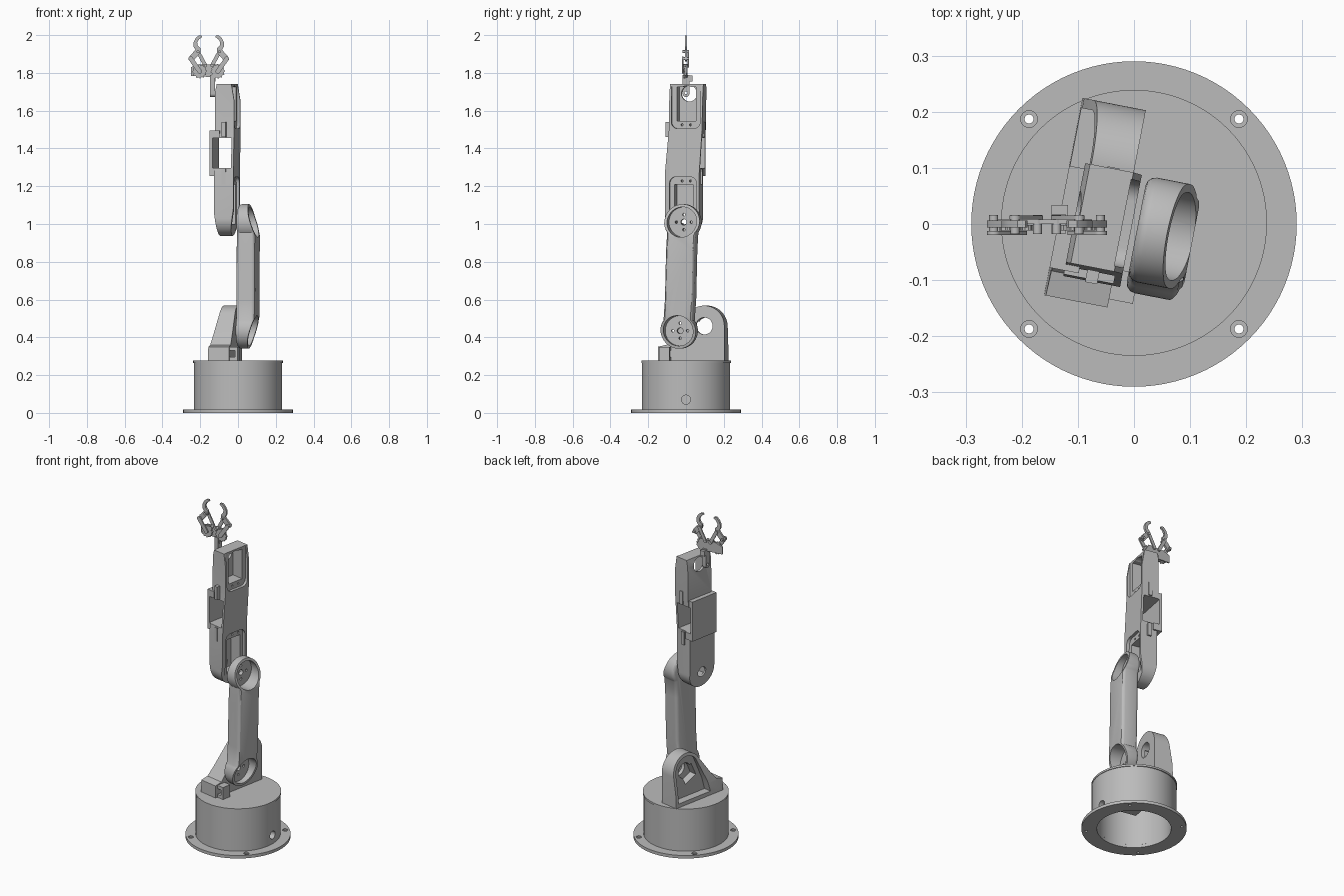
import bpy, bmesh
from math import sin, cos, pi, radians, atan2, hypot
from mathutils import Matrix, Vector

cube = bpy.data.objects.get("Cube")
if cube:
    bpy.data.objects.remove(cube)

grey = bpy.data.materials.new("grey_plastic")
grey.use_nodes = True
grey.diffuse_color = (0.5, 0.5, 0.5, 1)
grey.node_tree.nodes["Principled BSDF"].inputs["Base Color"].default_value = (0.5, 0.5, 0.5, 1)
TURN = Matrix.Rotation(radians(-11), 4, "Z")


def prism(name, pts, axis, lo, hi):
    """Extrude a 2D outline along an axis."""
    place = {"x": lambda a, b, h: (h, a, b), "y": lambda a, b, h: (a, h, b),
             "z": lambda a, b, h: (a, b, h)}[axis]
    bm = bmesh.new()
    low = [bm.verts.new(place(a, b, lo)) for a, b in pts]
    high = [bm.verts.new(place(a, b, hi)) for a, b in pts]
    bm.faces.new(low)
    bm.faces.new(high)
    for i in range(len(pts)):
        j = (i + 1) % len(pts)
        bm.faces.new((low[i], low[j], high[j], high[i]))
    bmesh.ops.recalc_face_normals(bm, faces=bm.faces)
    mesh = bpy.data.meshes.new(name)
    bm.to_mesh(mesh)
    bm.free()
    mesh.materials.append(grey)
    obj = bpy.data.objects.new(name, mesh)
    bpy.context.collection.objects.link(obj)
    return obj


def arc(c, r, a0=0, a1=360, n=48, closed=True):
    steps = n if closed else n + 1
    return [(c[0] + r * cos(radians(a0 + (a1 - a0) * i / n)),
             c[1] + r * sin(radians(a0 + (a1 - a0) * i / n))) for i in range(steps)]


def disc(c, r, axis, lo, hi, name="cutter", n=48):
    return prism(name, arc(c, r, n=n), axis, lo, hi)


def rect(a0, a1, b0, b1):
    return [(a0, b0), (a1, b0), (a1, b1), (a0, b1)]


def box(x0, x1, y0, y1, z0, z1, name="cutter"):
    return prism(name, rect(x0, x1, y0, y1), "z", z0, z1)


def bake(obj):
    dg = bpy.context.evaluated_depsgraph_get()
    mesh = bpy.data.meshes.new_from_object(obj.evaluated_get(dg))
    obj.modifiers.clear()
    obj.data = mesh


def combine(obj, others, op="DIFFERENCE"):
    for other in others:
        mod = obj.modifiers.new("bool", "BOOLEAN")
        mod.operation, mod.solver, mod.object = op, "EXACT", other
        bake(obj)
        bpy.data.objects.remove(other)
    return obj


def bevel(obj, width, segments=3):
    mod = obj.modifiers.new("bevel", "BEVEL")
    mod.width, mod.segments = width, segments
    mod.limit_method, mod.angle_limit = "ANGLE", radians(50)
    bake(obj)


def finish(obj, matrix=None):
    if matrix:
        obj.data.transform(matrix)
    bpy.ops.object.select_all(action="DESELECT")
    obj.select_set(True)
    bpy.context.view_layer.objects.active = obj
    bpy.ops.object.shade_smooth_by_angle(angle=radians(30))


# Base: flanged hollow drum with screw holes and a cable hole
flange = disc((0, 0), 0.29, "z", 0, 0.018, "base_flange", 96)
cuts = [disc((0, 0), 0.205, "z", -1, 1, n=96)]
for sx in (-1, 1):
    for sy in (-1, 1):
        cuts.append(disc((sx * .187, sy * .187), 0.008, "z", -1, 1, n=24))
        cuts.append(disc((sx * .187, sy * .187), 0.015, "z", 0.011, 1, n=24))
finish(combine(flange, cuts))
drum = disc((0, 0), 0.234, "z", 0.0182, 0.265, "base_drum", 96)
finish(combine(drum, [disc((0, 0), 0.205, "z", -1, 0.25, n=96),
                      disc((0, 0.07), 0.024, "x", 0.1, 0.3, n=24)]))
finish(disc((0, 0.002), 0.237, "z", 0.2652, 0.277, "turntable", 96))
finish(box(-0.04, 0.06, -0.05, 0.05, 0.12, 0.26, "base_motor"), TURN)

# Shoulder mount: leaning arch, hollow at the back, with a motor opening
crown = (0.095, 0.46)
mount = prism("shoulder_mount", arc(crown, 0.108, 0, 140, 30, False)
              + [(-.07, .41), (-.11, .36), (-.155, .35), (-.155, .275), (.203, .275)], "x", -.2, -.018)
combine(mount, [prism("lean", [(-.133, .27), (-.018, .27), (-.018, .6), (-.09, .6), (-.13, .35)],
                      "y", -1, 1)], "INTERSECT")
hollow = prism("cutter", arc(crown, 0.09, 0, 140, 30, False)
               + [(-.04, .37), (-.06, .3), (.185, .3)], "x", -0.3, -0.085)
motor_gap = prism("cutter", [(crown[0] - .03 + .062 * cos(a), .43 + .062 * sin(a))
                             for a in (radians(20 + 90 * k) for k in range(4))], "x", -0.2, -0.04)
finish(combine(mount, [hollow, motor_gap, disc(crown, 0.045, "x", -1, 1)]), TURN)

# Small cable bracket under the lower arm
bracket = box(-0.035, 0.025, -0.14, -0.085, 0.277, 0.35, "cable_bracket")
finish(combine(bracket, [box(-0.02, 0.01, -1, 0, 0.295, 0.33)]), TURN)

# Lower arm: waisted body with a cupped disc at each end
low, top = (-0.026, 0.435), (-0.006, 1.01)
outline = (arc(top, 0.095, -35, 215, 40, False) + [(-.09, .86), (-.096, .6)]
           + arc(low, 0.095, 145, 395, 40, False) + [(.06, .6), (.066, .86)])
arm = prism("lower_arm", outline, "x", 0.007, 0.108)
bevel(arm, 0.018)
side = [(.006, .33), (.06, .33), (.075, .4), (.109, .51), (.109, .93), (.075, 1.04), (.06, 1.11), (.006, 1.11)]
combine(arm, [prism("side", side, "y", -1, 1)], "INTERSECT")
cuts = []
for c in (low, top):
    cuts += [disc(c, 0.08, "x", 0.03, 1), disc(c, 0.016, "x", -1, 1, n=16)]
    cuts += [disc((c[0] + .04 * cos(a), c[1] + .04 * sin(a)), 0.007, "x", -1, 1, n=12)
             for a in (0, pi / 2, pi, 3 * pi / 2)]
finish(combine(arm, cuts), TURN)

# Forearm: box beam with a rounded elbow and motor bays
elbow = (-0.022, 1.03)
fore = prism("forearm", arc(elbow, 0.093, 180, 360, 32, False)
             + [(.07, 1.26), (.086, 1.5), (.09, 1.74), (-.09, 1.74), (-.093, 1.5), (-.115, 1.26)],
             "x", -0.2, 0.1)
side = [(-.09, .93), (-.025, .93), (-.003, 1.08), (-.003, 1.65), (-.02, 1.75), (-.095, 1.75), (-.106, 1.7), (-.106, 1.05)]
combine(fore, [prism("side", side, "y", -1, 1)], "INTERSECT")
combine(fore, [box(-0.133, -0.08, -0.105, 0.08, 1.255, 1.495, "motor_cover")], "UNION")
upper = arc((-.045, 1.54), 0.035, 180, 270, 8, False) + arc((.04, 1.54), 0.035, 270, 360, 8, False)
lower = arc((.02, 1.215), 0.035, 0, 90, 8, False) + arc((-.055, 1.215), 0.035, 90, 180, 8, False)
combine(fore, [
    prism("cutter", upper + [(.078, 1.8), (-.08, 1.8)], "x", -0.02, 1),
    prism("cutter", lower + [(-.092, .9), (.056, .9)], "x", -0.02, 1),
    box(-0.09, 1, -0.052, 0.05, 1.545, 1.725),
    box(-0.09, 1, -0.065, 0.035, 1.0, 1.21),
    box(-0.117, -0.016, -1, 1, 1.297, 1.455),
    disc((0, 1.69), 0.042, "x", -1, 0),
    disc(elbow, 0.03, "x", -1, -0.05, n=24)]
    + [disc((y, z), 0.006, "x", -0.05, 1, n=12) for y in (-.025, .02) for z in (1.525, 1.228)])
finish(fore, TURN)

# Clips above and below the motor bay on both faces
for face, y0, y1 in (("front", -.118, -.095), ("back", .07, .092)):
    for level, z0, z1 in (("upper", 1.46, 1.54), ("lower", 1.21, 1.29)):
        shift = 0 if level == "upper" or face == "front" else -0.012
        finish(box(-0.066, -0.044, y0 + shift, y1 + shift, z0, z1, f"{face}_{level}_clip"), TURN)

# Gripper, flat in x-z and mirrored about its own centre line
MID = -0.155


def bar(name, a, b, r, y0, y1):
    """Round-ended link between two pins."""
    t = atan2(b[1] - a[1], b[0] - a[0]) * 180 / pi
    return prism(name, arc(a, r, t + 90, t + 270, 12, False) + arc(b, r, t - 90, t + 90, 12, False),
                 "y", y0, y1)


stem = prism("wrist_stem", arc((0, 1.69), 0.018, 180, 360, 16, False) + [(.018, 1.79), (-.018, 1.79)],
             "x", -0.147, -0.122)
finish(combine(stem, [disc((0, 1.695), 0.008, "x", -1, 1, n=16)]))
finish(box(-0.147, -0.118, -0.01, 0.034, 1.755, 1.785, "wrist_block"))
finish(prism("gripper_plate", [(-.25, 1.785), (-.1, 1.775), (-.075, 1.8), (-.1, 1.845), (-.205, 1.845),
                               (-.25, 1.83)], "y", 0.0, 0.008))
claw = [(-.262, 1.868), (-.24, 1.86), (-.2, 1.905), (-.198, 1.93), (-.214, 1.945), (-.216, 1.962),
        (-.206, 1.978), (-.19, 1.99), (-.193, 1.998), (-.208, 1.998), (-.224, 1.985), (-.236, 1.96),
        (-.236, 1.94), (-.225, 1.922), (-.255, 1.89)]
for label, s in (("right", 1), ("left", -1)):
    def m(p):
        return (MID + s * (p[0] - MID), p[1])
    gear_c = m((-.203, 1.808))
    teeth = [(gear_c[0] + r * cos(a), gear_c[1] + r * sin(a))
             for a, r in ((2 * pi * k / 48, 0.038 if k % 4 < 2 else 0.033) for k in range(48))]
    gear = prism(label + "_gear", teeth, "y", -0.012, -0.002)
    finish(combine(gear, [disc(gear_c, 0.008, "y", -1, 1, n=16)]))
    finish(bar(label + "_outer_link", m((-.203, 1.808)), m((-.25, 1.875)), 0.012, -0.02, -0.0122))
    finish(bar(label + "_inner_link", m((-.172, 1.838)), m((-.212, 1.912)), 0.010, 0.0082, 0.015))
    finish(prism(label + "_claw", [m(p) for p in claw], "y", -0.006, 0.006))
    for i, p in enumerate(((-.25, 1.875), (-.212, 1.912), (-.172, 1.838))):
        finish(disc(m(p), 0.008, "y", -0.018, 0.016, f"{label}_pin_{i + 1}", 16))
